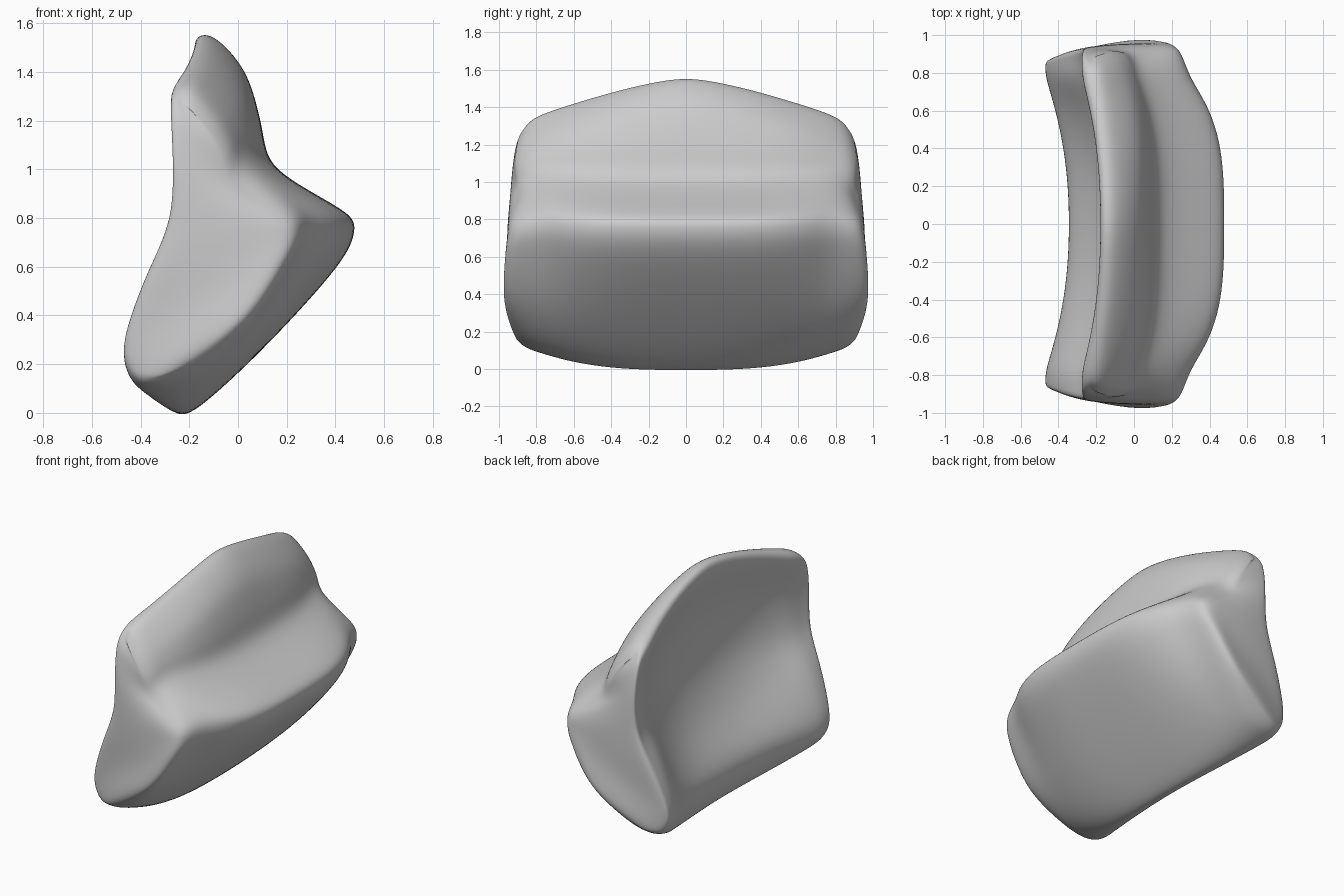
import bpy, bmesh
from mathutils import Vector

if "Cube" in bpy.data.objects:
    bpy.data.objects.remove(bpy.data.objects["Cube"])

# Cross-section (x, z) at the centre, running from the top down the outside and back up the inside
MID = [(-.15, 1.56), (-.07, 1.53), (.04, 1.39), (.10, 1.17), (.15, 1.0), (.43, .835),
       (.48, .75), (.41, .60), (.13, .29), (-.13, .045), (-.245, -.01), (-.325, .09),
       (-.34, .26), (-.18, .5), (-.07, .8), (-.08, 1.15), (-.18, 1.48)]
# Same section near the side
SIDE = [(-.22, 1.36), (-.15, 1.34), (-.05, 1.23), (.0, 1.13), (.05, 1.03), (.25, .87),
        (.295, .76), (.24, .62), (.06, .33), (-.17, .12), (-.36, .085), (-.45, .14),
        (-.47, .3), (-.36, .6), (-.25, .8), (-.23, 1.1), (-.285, 1.31)]
# Rim of the end cap (x, y, z)
RIM = [(-.23, .87, 1.27), (-.20, .89, 1.25), (-.12, .91, 1.16), (-.05, .91, 1.05), (.0, .90, .93),
       (.18, .94, .80), (.21, .955, .72), (.17, .975, .60), (.03, .98, .38), (-.2, .92, .2),
       (-.36, .89, .14), (-.44, .87, .18), (-.47, .87, .3), (-.38, .91, .56),
       (-.29, .93, .8), (-.28, .93, 1.05), (-.275, .90, 1.23)]
SIDE_Y = .78


def blend(y):
    """Section between the centre and the side."""
    t = y / SIDE_Y
    ring = []
    for (x0, z0), (x1, z1) in zip(MID, SIDE):
        tx = t ** (3.5 if x0 > 0 else 2.2)
        tz = t ** (1.35 if z0 > 1.1 else 3)
        ring.append(Vector((x0 + (x1 - x0) * tx, y, z0 + (z1 - z0) * tz)))
    return ring


def refine(ring):
    """Insert a smooth in-between point on every span."""
    n, out = len(ring), []
    for i in range(n):
        a, b, c, d = (ring[(i + k) % n] for k in (-1, 0, 1, 2))
        out += [b, (b + c) * .5625 - (a + d) * .0625]
    return out


rings = [blend(y) for y in (0, .16, .32, .48, .64, SIDE_Y)]
rim = [Vector(p) for p in RIM]
shoulder = []
for s, r in zip(rings[-1], rim):
    p = s.lerp(r, .45)
    p.y = s.y + (r.y - s.y) * .7
    shoulder.append(p)
rings = [refine(r) for r in rings + [shoulder, rim]]

# Skin the rings
bm = bmesh.new()
rows = [[bm.verts.new(p) for p in r] for r in rings]
n = len(rows[0])
for a, b in zip(rows, rows[1:]):
    for i in range(n):
        j = (i + 1) % n
        bm.faces.new((a[i], a[j], b[j], b[i]))

# Slightly bulged end cap spanning the outside and inside halves of the rim
edge = [rows[-1][(i + 2) % n] for i in range(n)]
half = n // 2
strips = []
for i in range(half + 1):
    a, b = edge[i], edge[-i]
    if a is b:
        strips.append([a] * 5)
        continue
    inner = []
    for t in (.2, .5, .8):
        p = a.co.lerp(b.co, t)
        p.y += .02 * 4 * t * (1 - t) * min(1, (a.co - b.co).length / .4)
        inner.append(bm.verts.new(p))
    strips.append([a] + inner + [b])
for s, t in zip(strips, strips[1:]):
    for k in range(4):
        quad = list(dict.fromkeys((s[k], s[k + 1], t[k + 1], t[k])))
        bm.faces.new(quad)

# Mirror to the other side
geom = bm.verts[:] + bm.edges[:] + bm.faces[:]
bmesh.ops.mirror(bm, geom=geom, axis='Y', merge_dist=.0005)
bmesh.ops.remove_doubles(bm, verts=bm.verts[:], dist=.0005)
bmesh.ops.recalc_face_normals(bm, faces=bm.faces[:])
for f in bm.faces:
    f.smooth = True

mesh = bpy.data.meshes.new("curved_shell")
bm.to_mesh(mesh)
bm.free()
shell = bpy.data.objects.new("curved_shell", mesh)
bpy.context.collection.objects.link(shell)
sub = shell.modifiers.new("smooth", 'SUBSURF')
sub.levels = sub.render_levels = 2
